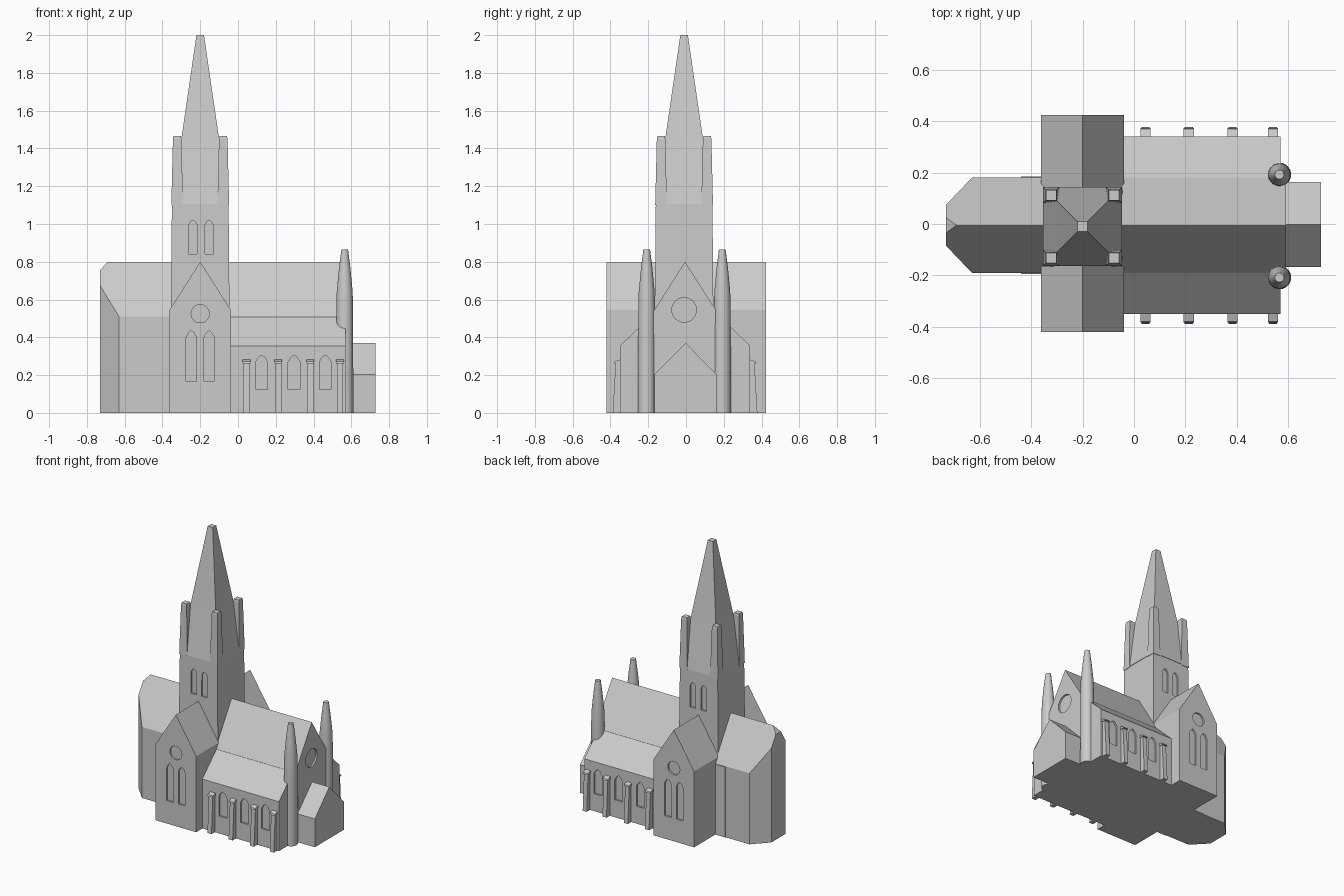
import bpy, bmesh, math
from mathutils import Vector

if "Cube" in bpy.data.objects:
    bpy.data.objects.remove(bpy.data.objects["Cube"])

CY = -0.005          # long axis of the church
TX, TY = -0.2, -0.01  # tower centre

stone = bpy.data.materials.new("grey_stone")
stone.diffuse_color = (0.6, 0.6, 0.6, 1)
stone.use_nodes = True
stone.node_tree.nodes["Principled BSDF"].inputs["Base Color"].default_value = stone.diffuse_color


def finish(name, bm):
    bmesh.ops.recalc_face_normals(bm, faces=bm.faces)
    me = bpy.data.meshes.new(name)
    bm.to_mesh(me)
    bm.free()
    me.materials.append(stone)
    ob = bpy.data.objects.new(name, me)
    bpy.context.collection.objects.link(ob)
    return ob


def add_prism(bm, pts, axis, a, b):
    """Extrude a 2D outline (horizontal, z) along x or y from a to b."""
    def place(p, t):
        return (t, p[0], p[1]) if axis == 'x' else (p[0], t, p[1])
    lo = [bm.verts.new(place(p, a)) for p in pts]
    hi = [bm.verts.new(place(p, b)) for p in pts]
    bm.faces.new(lo)
    bm.faces.new(hi[::-1])
    n = len(pts)
    for i in range(n):
        j = (i + 1) % n
        bm.faces.new((lo[i], hi[i], hi[j], lo[j]))


def prism(name, pts, axis, a, b):
    bm = bmesh.new()
    add_prism(bm, pts, axis, a, b)
    return finish(name, bm)


def house(c, half, eave, ridge):
    return [(c - half, 0), (c + half, 0), (c + half, eave), (c, ridge), (c - half, eave)]


def lancet(c, half, z0, z1, tip):
    return [(c - half, z0), (c + half, z0), (c + half, z1), (c + half * 0.45, z1 + (tip - z1) * 0.75),
            (c, tip), (c - half * 0.45, z1 + (tip - z1) * 0.75), (c - half, z1)]


def circle(c, z, r, n=24):
    return [(c + r * math.cos(2 * math.pi * i / n), z + r * math.sin(2 * math.pi * i / n)) for i in range(n)]


def loft(name, sections, n):
    """Stack regular rings; each section is (x, y, z, radius or half width)."""
    bm = bmesh.new()
    k = math.sqrt(2) if n == 4 else 1
    rings = []
    for x, y, z, r in sections:
        rings.append([bm.verts.new((x + k * r * math.cos(2 * math.pi * (i + 0.5) / n),
                                    y + k * r * math.sin(2 * math.pi * (i + 0.5) / n), z)) for i in range(n)])
    bm.faces.new(rings[0])
    bm.faces.new(rings[-1])
    for p, q in zip(rings, rings[1:]):
        for i in range(n):
            bm.faces.new((p[i], p[(i + 1) % n], q[(i + 1) % n], q[i]))
    return finish(name, bm)


def carve(ob, cuts):
    """Sink window outlines into a part; each cut is (outline, axis, a, b)."""
    bm = bmesh.new()
    for c in cuts:
        add_prism(bm, *c)
    cutter = finish("window_cutter", bm)
    cutter.hide_render = True
    mod = ob.modifiers.new("windows", 'BOOLEAN')
    mod.operation = 'DIFFERENCE'
    mod.solver = 'EXACT'
    mod.object = cutter
    bpy.context.view_layer.objects.active = ob
    bpy.ops.object.modifier_apply(modifier=mod.name)
    bpy.data.objects.remove(cutter)


D = 0.012  # window depth

# Nave and choir in one long gabled body, with the apse corners cut off
bm = bmesh.new()
add_prism(bm, house(CY, 0.185, 0.51, 0.8), 'x', -0.73, 0.59)
planes = [((-0.73, CY + s * 0.08, 0), (-0.105, s * 0.1, 0)) for s in (-1, 1)]
planes.append(((-0.69, CY, 0.8), (-0.045, 0, 0.04)))
for co, no in planes:
    bmesh.ops.bisect_plane(bm, geom=bm.verts[:] + bm.edges[:] + bm.faces[:],
                           plane_co=co, plane_no=Vector(no).normalized(), clear_outer=True)
    bmesh.ops.holes_fill(bm, edges=[e for e in bm.edges if e.is_boundary], sides=0)
nave = finish("nave_and_choir", bm)
carve(nave, [(circle(CY - 0.005, 0.545, 0.065), 'x', 0.59 - D, 0.65)])

# Side aisles with lean-to roofs
aisles = prism("side_aisles", [(CY - 0.345, 0), (CY + 0.345, 0), (CY + 0.345, 0.355), (CY + 0.185, 0.508),
                               (CY - 0.185, 0.508), (CY - 0.345, 0.355)], 'x', -0.06, 0.57)
carve(aisles, [(lancet(x, 0.031, 0.125, 0.27, 0.305), 'y', CY + s * (0.345 - D), CY + s * 0.4)
               for x in (0.125, 0.297, 0.462) for s in (-1, 1)])

# Aisle buttresses
for s in (-1, 1):
    for x in (0.045, 0.213, 0.383, 0.54):
        prof = [(0.33, 0), (0.383, 0), (0.368, 0.262), (0.345, 0.275), (0.33, 0.275)]
        prism("buttress", [(CY + s * y, z) for y, z in prof], 'x', x - 0.016, x + 0.016)
        cap = [(0.33, 0.262), (0.378, 0.262), (0.374, 0.272), (0.345, 0.282), (0.33, 0.282)]
        prism("buttress_cap", [(CY + s * y, z) for y, z in cap], 'x', x - 0.02, x + 0.02)

# Transept with paired lancets and round windows on both ends
transept = prism("transept", house(TX, 0.162, 0.545, 0.8), 'y', -0.42, 0.424)
cuts = []
for a, b in ((-0.42 + D, -0.5), (0.424 - D, 0.5)):
    for x in (-0.247, -0.153):
        cuts.append((lancet(x, 0.027, 0.165, 0.4, 0.435), 'y', a, b))
    cuts.append((circle(TX, 0.525, 0.048), 'y', a, b))
carve(transept, cuts)

# Slim wall step where the choir meets the transept
prism("choir_wall_step", [(CY - 0.189, 0), (CY + 0.189, 0), (CY + 0.189, 0.505), (CY - 0.189, 0.505)],
      'x', -0.44, -0.34)

# Tower with belfry openings on front and back
tower = loft("tower", [(TX, TY, 0.3, 0.157), (TX, TY, 1.11, 0.15)], 4)
carve(tower, [(lancet(x, 0.022, 0.84, 0.995, 1.02), 'y', TY + s * (0.152 - D), TY + s * 0.2)
              for x in (-0.239, -0.153) for s in (-1, 1)])

# Spire
loft("spire", [(TX, TY, 1.105, 0.153), (TX, TY, 1.45, 0.1), (TX, TY, 2.0, 0.02)], 4)

# Corner pinnacles of the tower
for sx in (-1, 1):
    for sy in (-1, 1):
        loft("corner_pinnacle", [(TX + sx * 0.122, TY + sy * 0.122, 1.1, 0.031),
                                 (TX + sx * 0.122, TY + sy * 0.122, 1.45, 0.0225),
                                 (TX + sx * 0.122, TY + sy * 0.122, 1.465, 0.02)], 4)

# Round turrets flanking the entrance gable
for s in (-1, 1):
    x, y = 0.565, CY - 0.003 + s * 0.2
    t = loft("turret", [(x, y, 0, 0.046), (x, y, 0.5, 0.045), (x, y, 0.64, 0.0425),
                        (x, y, 0.76, 0.031), (x, y, 0.865, 0.018)], 24)
    bpy.ops.object.select_all(action='DESELECT')
    t.select_set(True)
    bpy.context.view_layer.objects.active = t
    bpy.ops.object.shade_smooth_by_angle(angle=math.radians(30))

# Entrance porch
prism("entrance_porch", house(CY + 0.003, 0.165, 0.203, 0.37), 'x', 0.56, 0.727)
